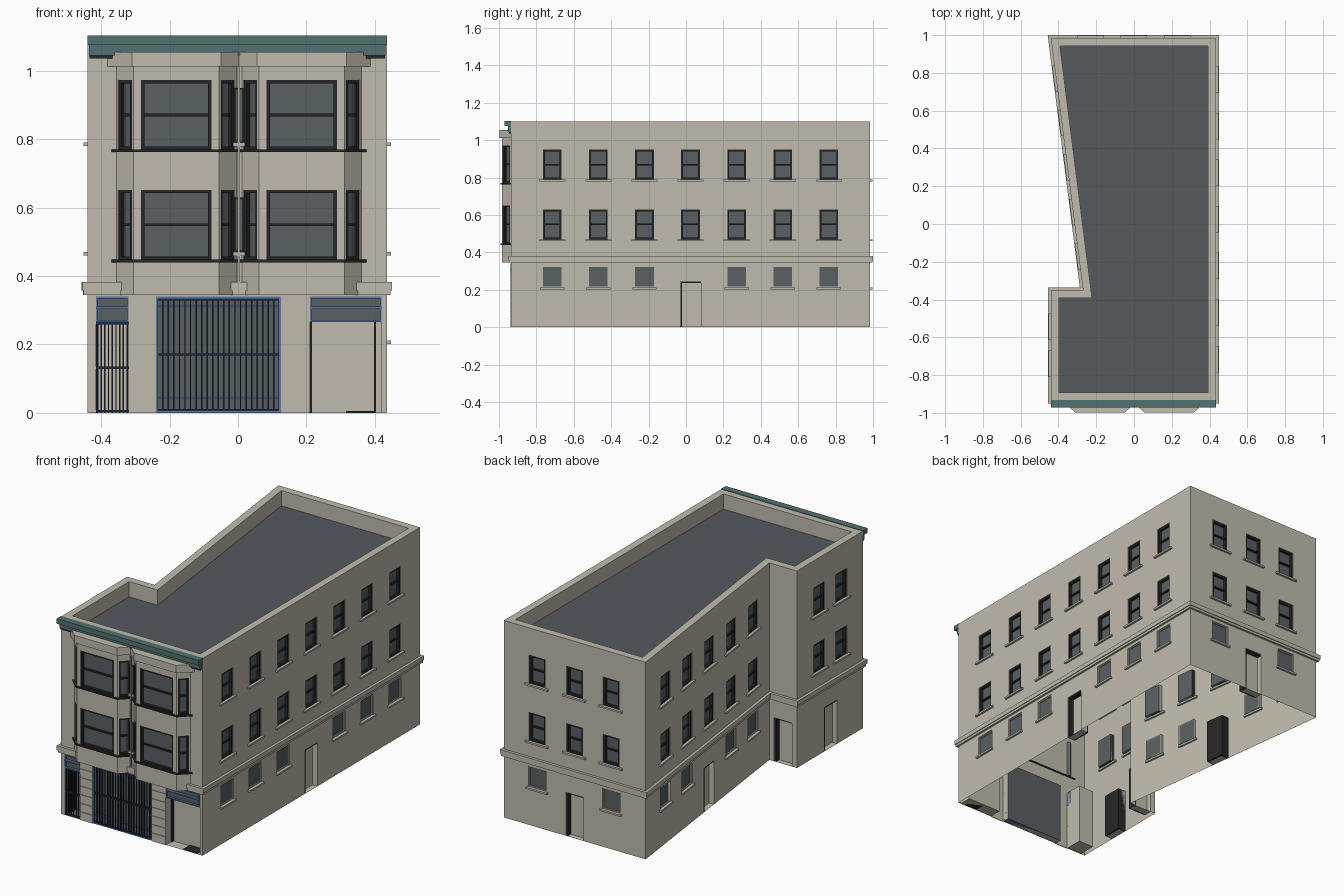
import bpy, bmesh
from mathutils import Vector

if "Cube" in bpy.data.objects:
    bpy.data.objects.remove(bpy.data.objects["Cube"])


def material(name, r, g, b):
    m = bpy.data.materials.new(name)
    m.use_nodes = True
    m.diffuse_color = (r, g, b, 1)
    m.node_tree.nodes["Principled BSDF"].inputs["Base Color"].default_value = (r, g, b, 1)
    return m


stone = material("stone", .53, .50, .42)
glass = material("glass", .10, .115, .125)
roofing = material("roofing", .09, .10, .11)
teal = material("teal", .085, .17, .165)
black = material("black", .02, .02, .021)
navy = material("navy", .012, .022, .045)
blue = material("blue", .11, .19, .38)

parts = {}


def part(name, mat):
    return parts.setdefault(name, (bmesh.new(), mat))[0]


def face(bm, pts):
    bm.faces.new([bm.verts.new(p) for p in pts])


def offset(pts, d):
    """Move every edge of a counter-clockwise outline outward by d."""
    out, n = [], len(pts)
    for i in range(n):
        p = Vector(pts[i])
        a = (p - Vector(pts[i - 1])).normalized()
        b = (Vector(pts[(i + 1) % n]) - p).normalized()
        na, nb = Vector((a.y, -a.x)), Vector((b.y, -b.x))
        out.append(p + (na + nb) * d / (1 + na.dot(nb)))
    return out


def sides(bm, pts, z0, z1):
    for a, b in zip(pts, pts[1:] + pts[:1]):
        face(bm, [(*a, z0), (*b, z0), (*b, z1), (*a, z1)])


def ring(bm, outer, inner, z):
    n = len(outer)
    for i in range(n):
        j = (i + 1) % n
        face(bm, [(*outer[i], z), (*outer[j], z), (*inner[j], z), (*inner[i], z)])


def prism(bm, pts, z0, z1):
    sides(bm, pts, z0, z1)
    face(bm, [(*p, z0) for p in pts][::-1])
    face(bm, [(*p, z1) for p in pts])


class Wall:
    """A wall plane: u runs along it, d points outward."""

    def __init__(self, p0, p1):
        self.o = Vector((*p0, 0))
        v = Vector((*p1, 0)) - self.o
        self.length = v.length
        self.u = v.normalized()
        self.n = Vector((self.u.y, -self.u.x, 0))

    def at(self, u, z, d=0):
        return self.o + self.u * u + self.n * d + Vector((0, 0, z))

    def box(self, name, mat, u0, u1, z0, z1, d0, d1):
        bm = part(name, mat)
        v = [bm.verts.new(self.at(u, z, d)) for d in (d0, d1) for u, z in
             ((u0, z0), (u1, z0), (u1, z1), (u0, z1))]
        for f in ((3, 2, 1, 0), (4, 5, 6, 7), (0, 1, 5, 4), (1, 2, 6, 5), (2, 3, 7, 6), (3, 0, 4, 7)):
            bm.faces.new([v[i] for i in f])

    def frame(self, name, mat, u0, u1, z0, z1, d0, d1, t):
        self.box(name, mat, u0, u0 + t, z0, z1, d0, d1)
        self.box(name, mat, u1 - t, u1, z0, z1, d0, d1)
        self.box(name, mat, u0 + t, u1 - t, z0, z0 + t, d0, d1)
        self.box(name, mat, u0 + t, u1 - t, z1 - t, z1, d0, d1)

    def panel(self, name, z0, z1, holes):
        """Wall skin with recessed rectangular openings (u0, u1, z0, z1, depth)."""
        bm = part(name, stone)
        us = sorted({0, self.length, *(h[0] for h in holes), *(h[1] for h in holes)})
        zs = sorted({z0, z1, *(h[2] for h in holes), *(h[3] for h in holes)})
        for a, b in zip(us, us[1:]):
            for c, e in zip(zs, zs[1:]):
                u, z = (a + b) / 2, (c + e) / 2
                if not any(h[0] < u < h[1] and h[2] < z < h[3] for h in holes):
                    face(bm, [self.at(a, c), self.at(b, c), self.at(b, e), self.at(a, e)])
        for a, b, c, e, dep in holes:
            rim = [(a, c), (b, c), (b, e), (a, e)]
            for p, q in zip(rim, rim[1:] + rim[:1]):
                face(bm, [self.at(*q), self.at(*p), self.at(*p, -dep), self.at(*q, -dep)])

    def sash(self, u0, u1, z0, z1):
        self.box("window_glass", glass, u0, u1, z0, z1, -.025, -.018)
        self.frame("window_frames", black, u0, u1, z0, z1, -.018, -.003, .01)
        mid = (z0 + z1) / 2
        self.box("window_rails", black, u0 + .01, u1 - .01, mid - .004, mid + .004, -.018, -.008)


def facade(p0, p1, upper, lower=(), doors=()):
    w, holes = Wall(p0, p1), []
    for z in (.47, .79):
        for u in upper:
            holes.append((u - .05, u + .05, z, z + .16, .025))
            w.sash(*holes[-1][:4])
            w.box("window_sills", stone, u - .07, u + .07, z - .01, z, -.01, .012)
    for u in lower:
        holes.append((u - .055, u + .055, .212, .327, .015))
        w.box("ground_floor_glass", glass, u - .05, u + .05, .215, .322, -.015, -.01)
        w.frame("ground_floor_frames", stone, u - .055, u + .055, .212, .327, -.015, -.004, .005)
        w.box("window_sills", stone, u - .065, u + .065, .202, .212, -.01, .012)
    for u in doors:
        holes.append((u - .055, u + .055, 0, .245, .04))
        w.box("door_frames", black, u - .055, u + .055, 0, .245, -.05, -.04)
        w.box("door_frames", black, u - .055, u - .045, 0, .245, -.04, -.004)
        w.box("door_frames", black, u - .045, u + .055, .237, .245, -.04, -.004)
        w.box("doors", stone, u - .045, u + .055, 0, .237, -.04, -.03)
    w.panel("outer_walls", 0, TOP, holes)


# Side, rear and courtyard walls
TOP = 1.10
plan = [(-.44, -.935), (.435, -.935), (.435, .985), (-.44, .985), (-.27, -.35), (-.44, -.35)]
columns = [.22 + .2465 * i for i in range(7)]
facade(plan[1], plan[2], columns, columns[:3] + columns[4:], columns[3:4])
facade(plan[2], plan[3], (.206, .4375, .663), (.206, .663), (.4375,))
slant = [.215 + .238 * i for i in range(5)]
facade(plan[3], plan[4], slant, slant[:2] + slant[3:], slant[2:3])
facade(plan[4], plan[5], (), (), (.085,))
facade(plan[5], plan[0], (.195, .39), (), (.30,))

# Street front with three openings
front = Wall(plan[0], plan[1])
X = .44
entry, garage, shop = (X - .415, X - .32), (X - .24, X + .125), (X + .21, X + .42)
front.panel("outer_walls", 0, TOP, [(*entry, 0, .34, .09), (*garage, 0, .34, .04), (*shop, 0, .34, .06)])
front.box("entry_back_wall", stone, *entry, 0, .34, -.10, -.09)
front.box("entry_door_edge", black, entry[0], entry[0] + .008, 0, .26, -.09, -.03)
front.box("shop_shutter", stone, *shop, 0, .34, -.07, -.06)
for u in (shop[0], X + .397):
    front.box("shop_frame", black, u, u + .006, 0, .265, -.06, -.045)
front.box("shop_threshold", black, X + .315, X + .40, 0, .005, -.06, -.005)

# Blue framed transoms over the small openings
for a, b in (entry, shop):
    front.box("transom_glass", glass, a, b, .266, .34, -.03, -.008)
    front.frame("transom_frames", blue, a, b, .266, .34, -.012, .004, .005)
    front.box("transom_frames", blue, a, b, .304, .311, -.012, .006)

# Garage glazing and security bars
front.box("garage_glass", glass, *garage, 0, .34, -.04, -.03)
front.frame("garage_frame", blue, *garage, 0, .34, -.03, 0, .005)
for z in (.04, .31):
    front.box("garage_frame", blue, *garage, z, z + .006, -.03, -.015)
for (a, b), top, count, rails in ((garage, .336, 23, (.004, .167, .328)), (entry, .265, 9, (.002, .128, .258))):
    for i in range(count):
        u = a + .004 + (b - a - .008) * i / (count - 1)
        front.box("security_bars", navy, u - .002, u + .002, 0, top, -.009, -.003)
    for z in rails:
        front.box("security_bars", navy, a, b, z, z + .007, -.011, -.001)

# Rusticated piers
for a, b in ((X - .32, X - .24), (X + .125, X + .21)):
    for i in range(7):
        front.box("pier_blocks", stone, a, b, i * .048, i * .048 + .045, 0, .004)

# Bay windows
for cx in (-.18, .186):
    bay = [Vector((cx + x, y)) for x, y in ((-.175, -.935), (-.125, -.985), (.125, -.985), (.175, -.935))]
    for k in range(3):
        w = Wall(bay[k], bay[k + 1])
        m = .022 if k == 1 else .007
        holes = [(m, w.length - m, z, z + .205, .025) for z in (.447, .768)]
        for h in holes:
            w.sash(*h[:4])
        w.panel("bay_walls", .345, 1.02, holes)
    prism(part("bay_base", stone), bay, .345, .352)
    crown = offset(bay, .013)
    for p in (crown[0], crown[3]):
        p.y = -.93
    prism(part("bay_crowns", stone), crown, 1.012, 1.055)
    sill = offset(bay, .008)
    for p in (sill[0], sill[3]):
        p.y = -.93
    for z in (.44, .762):
        prism(part("bay_sills", black), sill, z, z + .008)

# Narrow window strip and downpipe between the bays
for z in (.47, .79):
    front.box("narrow_glass", glass, X - .012, X + .018, z, z + .16, 0, .004)
    front.frame("narrow_frames", black, X - .012, X + .018, z, z + .16, 0, .007, .006)
    front.box("narrow_sills", stone, X - .014, X + .02, z - .012, z, 0, .015)
front.box("downpipe", stone, X - .001, X + .006, .38, 1.04, .007, .016)

# String course around the building
band = part("string_course", stone)
for d, z0, z1 in ((.011, .345, .358), (.015, .358, .382)):
    outer = offset(plan, d)
    sides(band, outer, z0, z1)
    ring(band, outer, plan, z0)
    ring(band, outer, plan, z1)

# Parapet and flat roof
inner = offset(plan, -.042)
parapet = part("parapet", stone)
ring(parapet, plan, inner, TOP)
sides(parapet, inner, 1.015, TOP)
face(part("roof", roofing), [(*p, 1.015) for p in inner])

# Front cornice
front.box("cornice", teal, 0, .875, 1.075, 1.103, -.003, .036)
front.box("cornice", teal, .004, .871, 1.045, 1.075, 0, .018)
front.box("cornice_shadow_strip", black, .006, .869, 1.036, 1.045, 0, .012)

# Turn the collected parts into objects
for name, (bm, mat) in parts.items():
    bmesh.ops.remove_doubles(bm, verts=bm.verts, dist=.00001)
    bmesh.ops.recalc_face_normals(bm, faces=bm.faces)
    mesh = bpy.data.meshes.new(name)
    bm.to_mesh(mesh)
    bm.free()
    mesh.materials.append(mat)
    bpy.context.collection.objects.link(bpy.data.objects.new(name, mesh))
